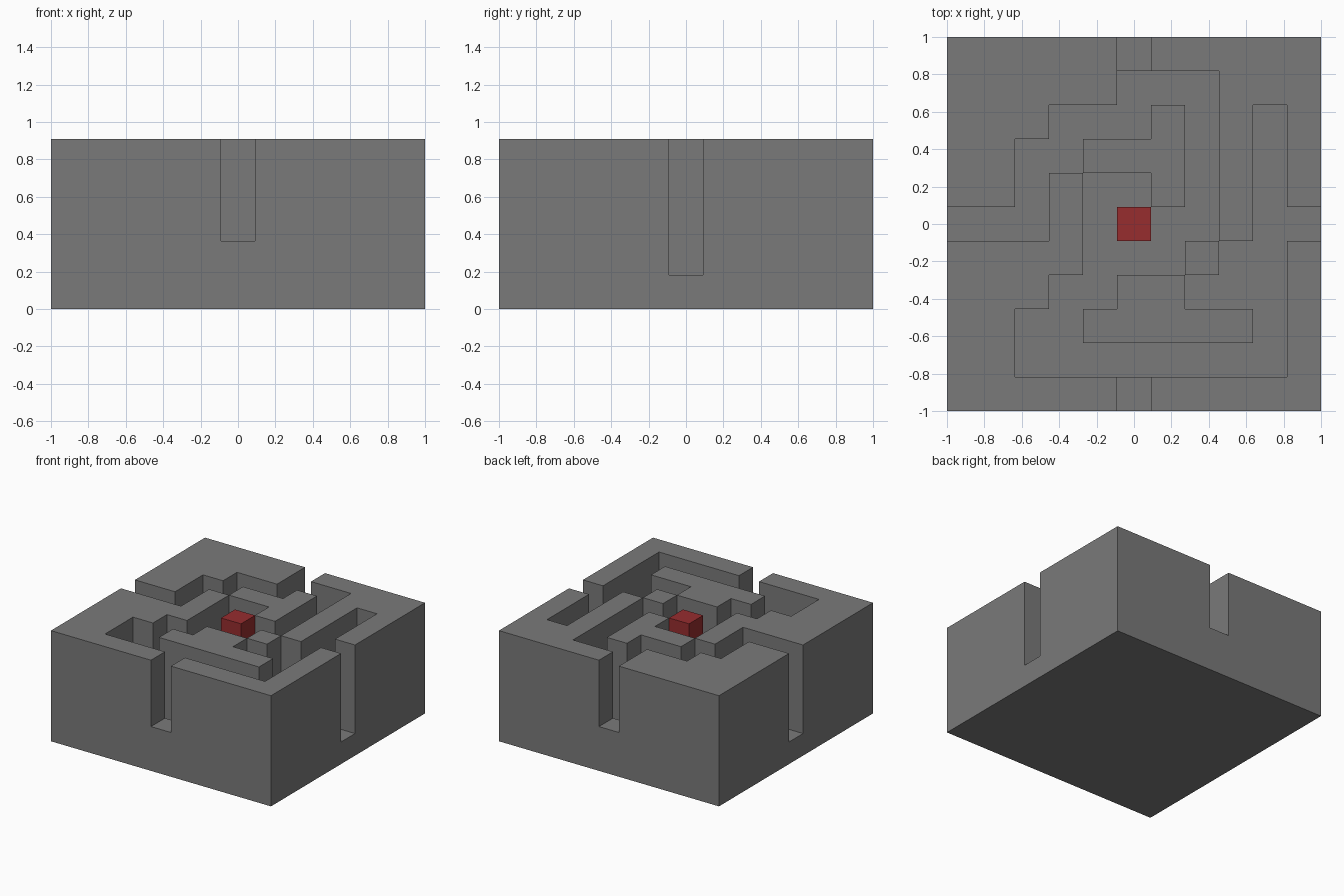
import bpy
import bmesh

if "Cube" in bpy.data.objects:
    bpy.data.objects.remove(bpy.data.objects["Cube"], do_unlink=True)

# Plan of the maze, back row first: # wall, s raised sill, . floor, R centre post
PLAN = [
    "#####s#####",
    "#####...###",
    "###...#.#.#",
    "##..###.#.#",
    "##.#..#.#.#",
    "...#.R..#..",
    "####...#..#",
    "###..##...#",
    "##..#####.#",
    "##........#",
    "#####s#####",
]
N = len(PLAN)
CELL = 2 / N
FLOOR, SILL, TOP = CELL, 2 * CELL, 5 * CELL


def material(name, color):
    mat = bpy.data.materials.new(name)
    mat.use_nodes = True
    mat.diffuse_color = color
    mat.node_tree.nodes["Principled BSDF"].inputs["Base Color"].default_value = color
    return mat


def finish(bm, name, mat):
    mesh = bpy.data.meshes.new(name)
    bm.to_mesh(mesh)
    bm.free()
    mesh.materials.append(mat)
    obj = bpy.data.objects.new(name, mesh)
    bpy.context.collection.objects.link(obj)
    return obj


def cell_at(face):
    c = face.calc_center_median()
    return PLAN[int((1 - c.y) / CELL)][int((c.x + 1) / CELL)]


def raise_cells(bm, kinds, low, high):
    """Extrude the upward faces at the low level whose plan cell is in kinds."""
    faces = [f for f in bm.faces
             if f.normal.z > 0.5
             and abs(f.calc_center_median().z - low) < 0.001
             and cell_at(f) in kinds]
    result = bmesh.ops.extrude_face_region(bm, geom=faces)
    for v in result["geom"]:
        if isinstance(v, bmesh.types.BMVert):
            v.co.z = high
    left = [f for f in faces if f.is_valid]
    if left:
        bmesh.ops.delete(bm, geom=left, context="FACES_ONLY")
    bm.normal_update()


grey = material("stone_grey", (0.195, 0.195, 0.195, 1))
red = material("red", (0.31, 0.026, 0.028, 1))

# Maze block: solid slab, then sills and walls extruded from its cells
bm = bmesh.new()
bmesh.ops.create_grid(bm, x_segments=N, y_segments=N, size=1)
slab = bmesh.ops.extrude_face_region(bm, geom=bm.faces[:], use_keep_orig=True)
for v in slab["geom"]:
    if isinstance(v, bmesh.types.BMVert):
        v.co.z = FLOOR
bmesh.ops.recalc_face_normals(bm, faces=bm.faces[:])
bm.normal_update()
raise_cells(bm, "#s", FLOOR, SILL)
raise_cells(bm, "#", SILL, TOP)
finish(bm, "maze_block", grey)

# Centre post, standing on the maze floor
bm = bmesh.new()
bmesh.ops.create_cube(bm, size=1)
post = finish(bm, "centre_post", red)
post.scale = (CELL, CELL, TOP - FLOOR)
post.location.z = (TOP + FLOOR) / 2
